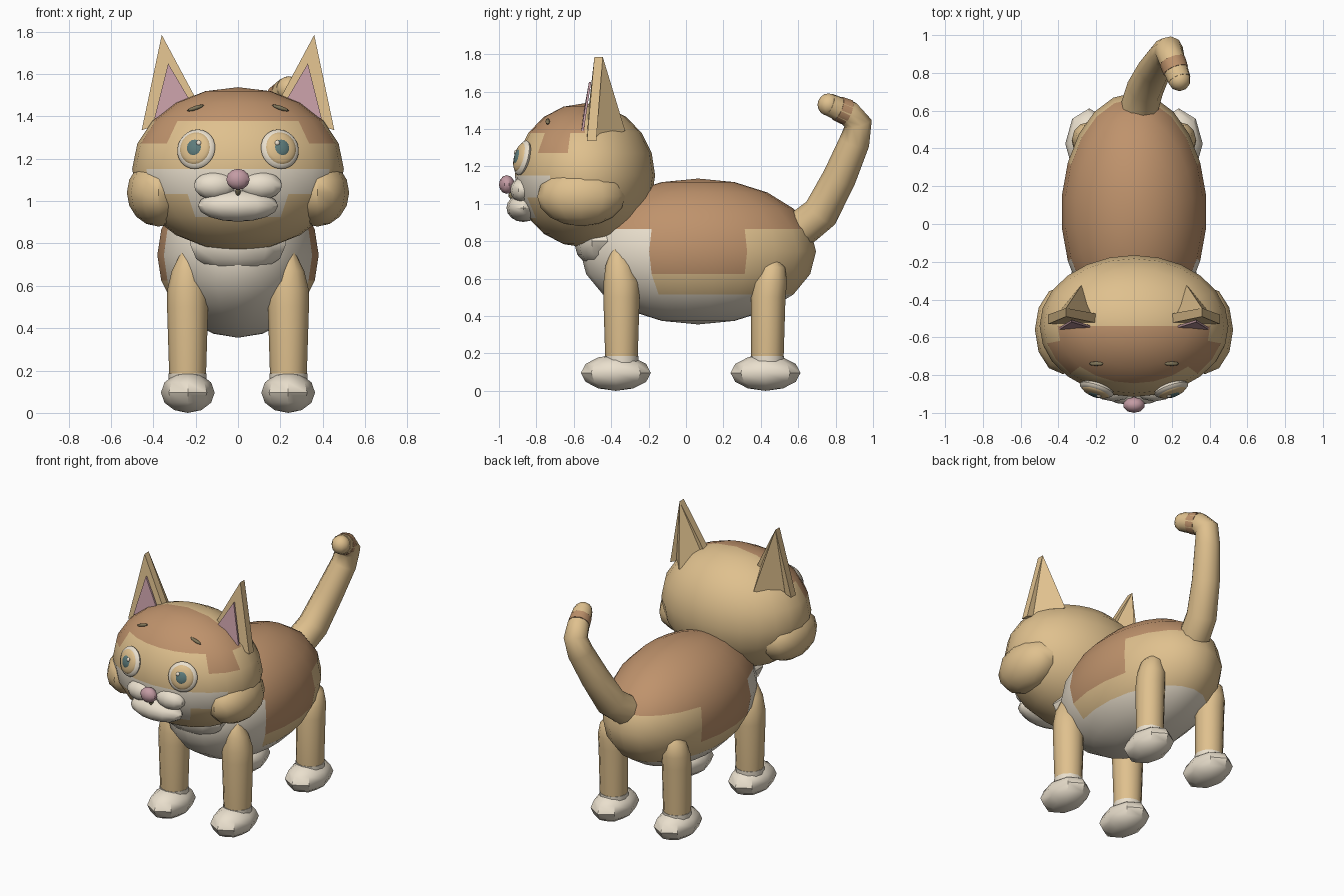
import bpy, bmesh, math
from mathutils import Vector, Matrix

if "Cube" in bpy.data.objects:
    bpy.data.objects.remove(bpy.data.objects["Cube"])


def mat(name, rgb):
    m = bpy.data.materials.new(name)
    m.diffuse_color = (*rgb, 1)
    m.use_nodes = True
    m.node_tree.nodes["Principled BSDF"].inputs["Base Color"].default_value = m.diffuse_color
    return m


TAN = mat("tan", (0.74, 0.53, 0.27))
BROWN = mat("brown", (0.52, 0.29, 0.15))
CREAM = mat("cream", (0.82, 0.74, 0.61))
PINK = mat("pink", (0.55, 0.33, 0.37))
TEAL = mat("teal", (0.11, 0.20, 0.20))
DARK = mat("dark", (0.22, 0.18, 0.10))


def finish(bm, name, mats, smooth=40):
    bmesh.ops.recalc_face_normals(bm, faces=bm.faces)
    me = bpy.data.meshes.new(name)
    bm.to_mesh(me)
    bm.free()
    ob = bpy.data.objects.new(name, me)
    bpy.context.collection.objects.link(ob)
    for m in mats:
        me.materials.append(m)
    if smooth:
        bpy.ops.object.select_all(action='DESELECT')
        ob.select_set(True)
        bpy.context.view_layer.objects.active = ob
        bpy.ops.object.shade_smooth_by_angle(angle=math.radians(smooth))
    return ob


def ball(name, c, r, mats, seg=16, rings=10, normal=None, spin=0, paint=None):
    """Ellipsoid; 'normal' turns its local z, 'paint' picks a material per face."""
    bm = bmesh.new()
    bmesh.ops.create_uvsphere(bm, u_segments=seg, v_segments=rings, radius=1)
    rot = Matrix.Rotation(spin, 4, 'Y')
    if normal:
        rot = Vector(normal).to_track_quat('Z', 'Y').to_matrix().to_4x4() @ Matrix.Rotation(spin, 4, 'Z')
    bm.transform(Matrix.Translation(c) @ rot @ Matrix.Diagonal((*r, 1)))
    if paint:
        for f in bm.faces:
            f.material_index = paint(*f.calc_center_median())
    return finish(bm, name, mats)


def hull(name, pts, m, smooth=0):
    bm = bmesh.new()
    for p in pts:
        bm.verts.new(p)
    bmesh.ops.convex_hull(bm, input=bm.verts)
    return finish(bm, name, [m], smooth)


def lathe(name, x, y, profile, m, n=12):
    """Stack of rings given as (radius, z, y offset)."""
    bm = bmesh.new()
    rows = [[bm.verts.new((x + r * math.cos(a), y + dy + r * math.sin(a), z))
             for a in (2 * math.pi * i / n for i in range(n))] for r, z, dy in profile]
    for lo, hi in zip(rows, rows[1:]):
        for i in range(n):
            bm.faces.new((lo[i], lo[(i + 1) % n], hi[(i + 1) % n], hi[i]))
    bm.faces.new(rows[0])
    bm.faces.new(rows[-1])
    return finish(bm, name, [m])


def tube(name, pts, m):
    cu = bpy.data.curves.new(name, 'CURVE')
    cu.dimensions = '3D'
    cu.bevel_depth = 1
    cu.bevel_resolution = 3
    cu.use_fill_caps = True
    sp = cu.splines.new('POLY')
    sp.points.add(len(pts) - 1)
    for p, (x, y, z, r) in zip(sp.points, pts):
        p.co = (x, y, z, 1)
        p.radius = r
    cu.materials.append(m)
    ob = bpy.data.objects.new(name, cu)
    bpy.context.collection.objects.link(ob)


# Body with brown saddle and cream belly
def body_paint(x, y, z):
    if z > 0.86:
        return 1
    if y < -0.11:
        return 2
    if z < 0.51:
        return 2
    return 1 if z > 0.62 and y < 0.38 else 0


ball("body", (0, 0.065, 0.745), (0.385, 0.63, 0.39), [TAN, BROWN, CREAM], 22, 10, paint=body_paint)
ball("chest_tuft", (0, -0.46, 0.80), (0.24, 0.14, 0.145), [CREAM], 10, 6)


# Head with brown crown and cream face band
def head_paint(x, y, z):
    ax = abs(x)
    if y < -0.54 and (z > 1.38 or (z > 1.27 and ax > 0.33 and y < -0.6)):
        return 1
    if y < -0.6 and ((1.03 < z < 1.15 and ax < 0.39) or (0.92 < z < 1.03 and ax < 0.2)):
        return 2
    return 0


HC, HR = Vector((0, -0.54, 1.152)), Vector((0.5, 0.375, 0.386))
ball("head", HC, HR, [TAN, BROWN, CREAM], 24, 10, paint=head_paint)


def on_head(x, z):
    """Point and outward normal on the front of the head."""
    t = 1 - (x / HR.x) ** 2 - ((z - HC.z) / HR.z) ** 2
    p = Vector((x, HC.y - HR.y * math.sqrt(t), z))
    d = p - HC
    return p, Vector((d.x / HR.x ** 2, d.y / HR.y ** 2, d.z / HR.z ** 2)).normalized()


# Muzzle and nose
ball("chin", (0, -0.87, 0.978), (0.19, 0.09, 0.075), [CREAM], 12, 8)
ball("nose", (0, -0.958, 1.103), (0.058, 0.042, 0.05), [PINK], 10, 6)
ball("mouth", (0, -0.93, 1.045), (0.012, 0.02, 0.02), [DARK], 8, 6)

for s, side in ((-1, "left"), (1, "right")):
    ball(side + "_muzzle_puff", (s * 0.108, -0.875, 1.073), (0.105, 0.065, 0.066), [CREAM], 10, 8)
    ball(side + "_cheek", (s * 0.375, -0.56, 1.04), (0.15, 0.235, 0.16), [TAN], 12, 8)

    # Eye: layered flat discs lying on the head
    p, n = on_head(s * 0.197, 1.245)
    ball(side + "_eye_white", p + n * 0.002, (0.094, 0.096, 0.03), [CREAM], 24, 10, n)
    ball(side + "_iris", p + n * 0.014, (0.077, 0.08, 0.026), [TAN], 24, 10, n)
    ball(side + "_pupil", p + n * 0.028, (0.042, 0.045, 0.017), [TEAL], 16, 8, n)
    g = p + n * 0.042 + Vector((-s * 0.024, 0, 0.02))
    ball(side + "_eye_glint", g, (0.013, 0.013, 0.008), [CREAM], 8, 6, n)

    # Brow mark
    p, n = on_head(s * 0.2, 1.44)
    ball(side + "_brow", p, (0.042, 0.012, 0.01), [DARK], 8, 6, None, s * 0.32)

    # Ear: leaning slab, rear ridge and pink lining
    top_f, top_b = (s * 0.36, -0.49, 1.785), (s * 0.36, -0.445, 1.785)
    hull(side + "_ear", [top_f, top_b, (s * 0.455, -0.53, 1.335), (s * 0.455, -0.48, 1.335),
                         (s * 0.17, -0.53, 1.43), (s * 0.17, -0.48, 1.43)], TAN)
    hull(side + "_ear_back", [top_b, (s * 0.36, -0.46, 1.785), (s * 0.2, -0.48, 1.42),
                              (s * 0.41, -0.48, 1.34), (s * 0.28, -0.325, 1.39)], TAN)
    tri = [(0.33, -0.515, 1.65), (0.395, -0.555, 1.39), (0.2, -0.555, 1.43)]
    hull(side + "_ear_lining", [(s * x, y + d, z) for x, y, z in tri for d in (-0.004, 0.008)], PINK)

    # Legs and paws
    lathe(side + "_front_leg", s * 0.238, -0.345,
          [(0.08, 0.1, 0), (0.087, 0.18, 0), (0.097, 0.5, 0), (0.096, 0.58, 0),
           (0.075, 0.67, -0.01), (0.03, 0.76, -0.02), (0.01, 0.775, -0.02)], TAN)
    lathe(side + "_back_leg", s * 0.238, 0.435,
          [(0.08, 0.1, 0), (0.087, 0.18, 0), (0.092, 0.5, 0.005), (0.09, 0.58, 0.015),
           (0.07, 0.66, 0.025), (0.03, 0.7, 0.03)], TAN)
    for end, py, ly in (("front", -0.375, -0.345), ("back", 0.425, 0.435)):
        ball(f"{side}_{end}_paw", (s * 0.237, py, 0.096), (0.127, 0.187, 0.096), [CREAM], 8, 6)
        lathe(f"{side}_{end}_cuff", s * 0.238, ly, [(0.09, 0.14, 0), (0.09, 0.186, 0)], CREAM)

# Tail with a brown band near the bent tip
tube("tail", [(0.03, 0.62, 0.87, 0.1), (0.06, 0.72, 0.95, 0.098), (0.11, 0.82, 1.14, 0.09),
              (0.165, 0.90, 1.33, 0.082), (0.185, 0.92, 1.43, 0.076), (0.2, 0.87, 1.485, 0.07),
              (0.24, 0.765, 1.53, 0.062)], TAN)
ball("tail_tip", (0.24, 0.763, 1.53), (0.06, 0.06, 0.06), [TAN], 10, 8)
tube("tail_band", [(0.203, 0.862, 1.489, 0.0715), (0.222, 0.812, 1.51, 0.068)], BROWN)
